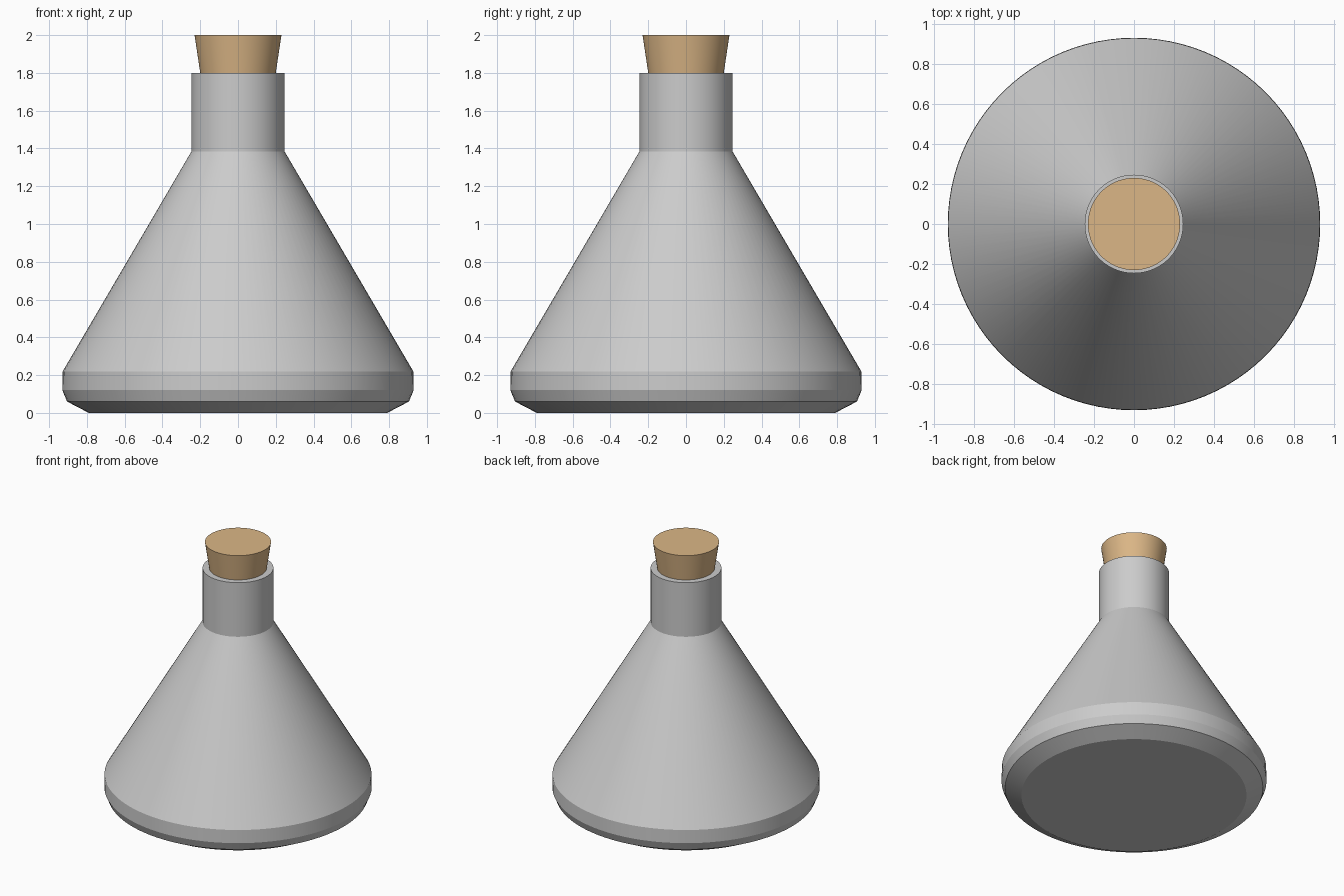
import bpy, bmesh
from math import cos, sin, pi, radians

if "Cube" in bpy.data.objects:
    bpy.data.objects.remove(bpy.data.objects["Cube"])

SEGMENTS = 96


def lathe(name, profile, sharp_angle=20):
    """Revolve (radius, z) points, bottom to top, and cap both ends."""
    bm = bmesh.new()
    rings = [[bm.verts.new((r * cos(2 * pi * i / SEGMENTS),
                            r * sin(2 * pi * i / SEGMENTS), z))
              for i in range(SEGMENTS)] for r, z in profile]
    for low, high in zip(rings, rings[1:]):
        for i in range(SEGMENTS):
            j = (i + 1) % SEGMENTS
            bm.faces.new((low[i], low[j], high[j], high[i]))
    bm.faces.new(rings[0][::-1])
    bm.faces.new(rings[-1])
    mesh = bpy.data.meshes.new(name)
    bm.to_mesh(mesh)
    bm.free()
    obj = bpy.data.objects.new(name, mesh)
    bpy.context.collection.objects.link(obj)
    bpy.ops.object.select_all(action='DESELECT')
    obj.select_set(True)
    bpy.context.view_layer.objects.active = obj
    bpy.ops.object.shade_smooth_by_angle(angle=radians(sharp_angle))
    return obj


# Conical flask: chamfered base, sloping body, straight neck with a flat rim
lathe("flask", [(0.79, 0), (0.905, 0.06), (0.93, 0.12), (0.928, 0.22),
                (0.246, 1.385), (0.246, 1.80)])

# Tapered cork, seated into the neck
cork = lathe("cork_stopper", [(0.17, 1.60), (0.2, 1.80), (0.23, 2.0)])
mat = bpy.data.materials.new("cork")
mat.diffuse_color = (0.71, 0.47, 0.24, 1)
mat.use_nodes = True
mat.node_tree.nodes["Principled BSDF"].inputs["Base Color"].default_value = mat.diffuse_color
cork.data.materials.append(mat)
